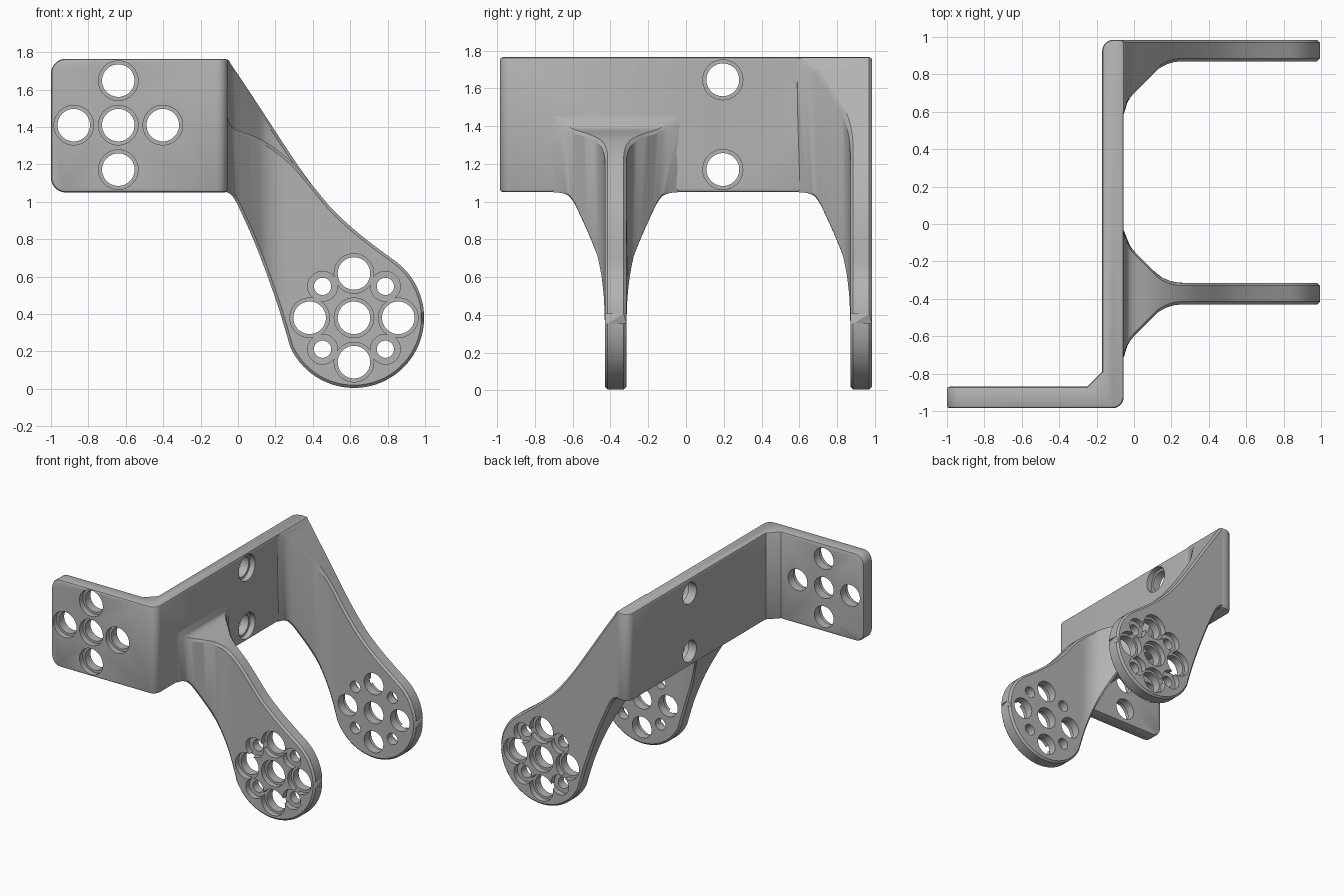
import bpy, bmesh, math
from mathutils import Vector, Matrix

if "Cube" in bpy.data.objects:
    bpy.data.objects.remove(bpy.data.objects["Cube"])

grey = bpy.data.materials.new("plain grey")
grey.use_nodes = True
grey.diffuse_color = (0.45, 0.45, 0.45, 1)
grey.node_tree.nodes["Principled BSDF"].inputs["Base Color"].default_value = (0.45, 0.45, 0.45, 1)

R = 0.375                       # round arm end
CX, CZ = 0.62, 0.38
EDGE = 0.015                    # small edge chamfer
THICK = 0.115


def finish(bm, name):
    bmesh.ops.recalc_face_normals(bm, faces=bm.faces)
    me = bpy.data.meshes.new(name)
    bm.to_mesh(me)
    bm.free()
    me.materials.append(grey)
    ob = bpy.data.objects.new(name, me)
    bpy.context.collection.objects.link(ob)
    return ob


def select_only(ob):
    bpy.ops.object.select_all(action='DESELECT')
    ob.select_set(True)
    bpy.context.view_layer.objects.active = ob


def drill(ob, centres, inward, r, r_wide, depth=0.045):
    """Cut stepped round holes; centres lie on the counterbored face."""
    bm = bmesh.new()
    steps = [(r_wide, -0.06), (r_wide, depth), (r, depth), (r, 0.2)]
    turn = Vector((0, 0, 1)).rotation_difference(Vector(inward)).to_matrix().to_4x4()
    n = 40
    for c in centres:
        m = Matrix.Translation(c) @ turn
        rings = [[bm.verts.new(m @ Vector((rad * math.cos(math.tau * k / n),
                                           rad * math.sin(math.tau * k / n), h)))
                  for k in range(n)] for rad, h in steps]
        for a, b in zip(rings, rings[1:]):
            for k in range(n):
                j = (k + 1) % n
                bm.faces.new((a[k], a[j], b[j], b[k]))
        bm.faces.new(rings[0][::-1])
        bm.faces.new(rings[-1])
    cutter = finish(bm, "hole_cutter")
    cutter.hide_render = True
    select_only(ob)
    mod = ob.modifiers.new("holes", 'BOOLEAN')
    mod.operation, mod.solver, mod.object = 'DIFFERENCE', 'EXACT', cutter
    bpy.ops.object.modifier_apply(modifier=mod.name)
    bpy.data.objects.remove(cutter)


def smooth(ob):
    select_only(ob)
    bpy.ops.object.shade_smooth_by_angle(angle=math.radians(30))


# Angled plate: front flange and side web in one extruded profile
def build_plate():
    profile = [(-1, -.985), (-.055, -.985), (-.055, .985), (-.17, .985),
               (-.17, -.79), (-.25, -.87), (-1, -.87)]
    bm = bmesh.new()
    base = bm.faces.new([bm.verts.new((x, y, 1.05)) for x, y in profile])
    up = bmesh.ops.extrude_face_region(bm, geom=[base])["geom"]
    bmesh.ops.translate(bm, vec=(0, 0, .715), verts=[v for v in up if isinstance(v, bmesh.types.BMVert)])
    bmesh.ops.recalc_face_normals(bm, faces=bm.faces)

    def along(e, axis):
        d = e.verts[0].co - e.verts[1].co
        return abs(d[axis]) > 0.99 * d.length

    def mid(e):
        return (e.verts[0].co + e.verts[1].co) / 2

    flange = [e for e in bm.edges if along(e, 1) and mid(e).x < -.99]
    bmesh.ops.bevel(bm, geom=flange, offset=.08, segments=8, profile=.5, affect='EDGES')
    corners = [e for e in bm.edges if along(e, 2) and
               (mid(e).xy - Vector((-.055, -.985))).length * (mid(e).xy - Vector((-.17, .985))).length < .01]
    bmesh.ops.bevel(bm, geom=corners, offset=.06, segments=6, profile=.5, affect='EDGES')
    rims = [e for e in bm.edges if e.calc_face_angle_signed(0) > 1.0]
    bmesh.ops.bevel(bm, geom=rims, offset=EDGE, segments=2, profile=.5, affect='EDGES')
    return finish(bm, "angled_plate")


def sample(pts, x, curved=True):
    """Interpolate through points sorted by x."""
    for i in range(len(pts) - 1):
        (x0, z0), (x1, z1) = pts[i], pts[i + 1]
        if x <= x1 or i == len(pts) - 2:
            t = (x - x0) / (x1 - x0)
            if not curved:
                return z0 + (z1 - z0) * max(0, min(1, t))

            def slope(k):
                a, b = pts[max(k - 1, 0)], pts[min(k + 1, len(pts) - 1)]
                return (b[1] - a[1]) / (b[0] - a[0])
            h = x1 - x0
            return ((2*t**3 - 3*t*t + 1) * z0 + (t**3 - 2*t*t + t) * h * slope(i)
                    + (3*t*t - 2*t**3) * z1 + (t**3 - t*t) * h * slope(i + 1))


FLARE = [(-.09, .31), (-.055, .29), (-.048, .245), (-.03, .205), (0, .17), (.13, .04),
         (.17, .018), (.21, .005), (.25, 0), (1, 0)]
LOWER = [(-.09, 1.06), (-.055, 1.05), (-.03, 1.03), (0, .98), (.1, .755), (.21, .455), (.26, .29), (.28, .222)]
SWEEP = [(.4, 1.085), (.5, .965), (.6, .87), (.7, .788), (.8, .713), (.84, .684)]
TALL = [(-.09, 1.762), (-.055, 1.762), (-.04, 1.74), (.1, 1.53), (.3, 1.225)] + SWEEP
SHORT = [(-.09, 1.5), (-.055, 1.45), (-.04, 1.41), (-.02, 1.39), (0, 1.38), (.1, 1.345),
         (.2, 1.285), (.3, 1.2)] + SWEEP


# Arm: sections lofted outward, with a flared root and a round end
def build_arm(name, upper, y_front, flare_back):
    xs = [-.09, -.055, -.048, -.04, -.03, -.02, -.01, 0]
    xs += [.02 * k for k in range(1, 17)]
    xs += [CX - R * math.cos(math.radians(a)) for a in range(40, 178, 4)]

    def disc(x):
        return math.sqrt(max(R * R - (x - CX) ** 2, 0))
    top = [Vector((x, sample(upper, x) if x < .84 else CZ + disc(x))) for x in xs]
    low = [Vector((x, sample(LOWER, x) if x < .28 else CZ - disc(x))) for x in xs]
    outline = low + top[::-1]
    inset = []
    for i, p in enumerate(outline):
        d = outline[min(i + 1, len(outline) - 1)] - outline[max(i - 1, 0)]
        inset.append(p + Vector((-d.y, d.x)).normalized() * EDGE)
    low_in, top_in = inset[:len(xs)], inset[len(xs):][::-1]

    bm = bmesh.new()
    rings = []
    for lo, li, ti, to in zip(low, low_in, top_in, top):
        ring = []
        for p, e in ((lo, EDGE), (li, 0), (ti, 0), (to, EDGE)):
            ring.append((p.x, y_front - sample(FLARE, p.x, False) + e, p.y))
        for p, e in ((to, EDGE), (ti, 0), (li, 0), (lo, EDGE)):
            extra = sample(FLARE, p.x, False) if flare_back else 0
            ring.append((p.x, y_front + THICK + extra - e, p.y))
        rings.append([bm.verts.new(c) for c in ring])
    for a, b in zip(rings, rings[1:]):
        for k in range(8):
            j = (k + 1) % 8
            bm.faces.new((a[k], a[j], b[j], b[k]))
    bm.faces.new(rings[0])
    bm.faces.new(rings[-1][::-1])
    return finish(bm, name)


def cross(d):
    return [(d, 0), (-d, 0), (0, d), (0, -d)]


# Holes in the flange and the web
plate = build_plate()
drill(plate, [(-.64 + a, -.985, 1.41 + b) for a, b in cross(.238) + [(0, 0)]], (0, 1, 0), .087, .106)
drill(plate, [(-.055, .195, z) for z in (1.17, 1.645)], (-1, 0, 0), .087, .106)
smooth(plate)

# Two arms, each counterbored on its outer face
for name, upper, y, both, face, direction in (
        ("front_arm", SHORT, -.43, True, -.43, 1),
        ("back_arm", TALL, .87, False, .985, -1)):
    arm = build_arm(name, upper, y, both)
    inward = (0, direction, 0)
    drill(arm, [(CX + a, face, CZ + b) for a, b in cross(.237) + [(0, 0)]], inward, .087, .106)
    drill(arm, [(CX + a, face, CZ + b) for a in (-.168, .168) for b in (-.168, .168)], inward, .046, .08)
    smooth(arm)
